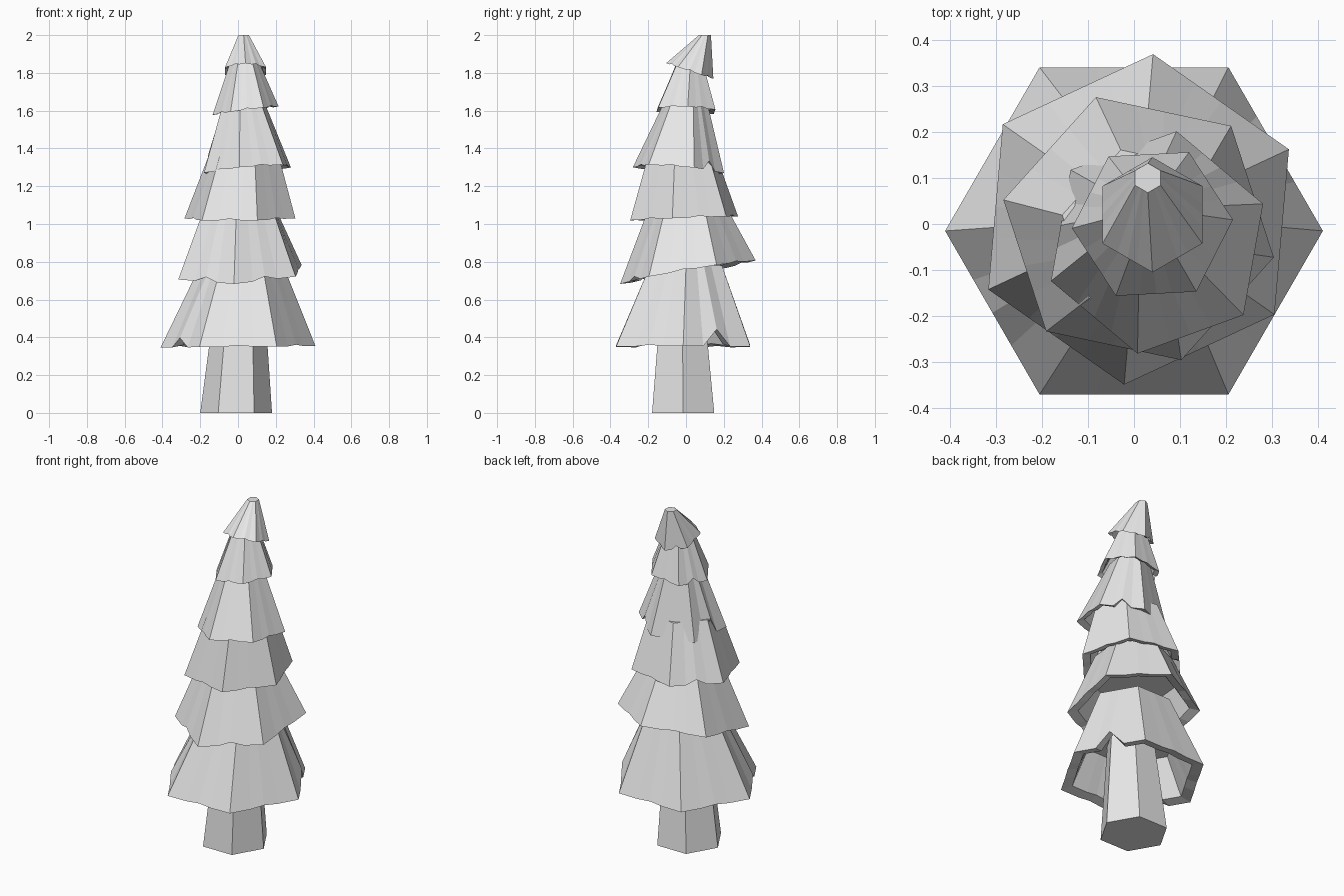
import bpy, bmesh, math
from mathutils import Vector

cube = bpy.data.objects.get("Cube")
if cube:
    bpy.data.objects.remove(cube, do_unlink=True)

# One plain colour for the whole tree
grey = bpy.data.materials.new("pale grey")
grey.use_nodes = True
grey.diffuse_color = (0.8, 0.8, 0.8, 1)
grey.node_tree.nodes["Principled BSDF"].inputs["Base Color"].default_value = grey.diffuse_color


def hexagon(centre, radius, turn, tilt=(0, 0)):
    """Six corners around a centre, on a plane leaning by tilt."""
    corners = []
    for i in range(6):
        a = math.radians(turn + 60 * i)
        dx, dy = radius * math.cos(a), radius * math.sin(a)
        corners.append(Vector(centre) + Vector((dx, dy, dx * tilt[0] + dy * tilt[1])))
    return corners


def split_edges(corners, lifts=None):
    """Subdivide each side; the middle point can be raised into a notch."""
    ring = []
    for i, p in enumerate(corners):
        q = corners[(i + 1) % 6]
        for t in (0, 0.3, 0.5, 0.7):
            point = p.lerp(q, t)
            if lifts and t == 0.5:
                point.z += lifts.get(i, 0.008)
            ring.append(point)
    return ring


def build(name, rings):
    """Bridge successive rings and cap both ends."""
    bm = bmesh.new()
    loops = [[bm.verts.new(p) for p in ring] for ring in rings]
    n = len(loops[0])
    for a, b in zip(loops, loops[1:]):
        for i in range(n):
            j = (i + 1) % n
            bm.faces.new((a[i], a[j], b[j], b[i]))
    bm.faces.new(loops[0])
    bm.faces.new(loops[-1])
    bmesh.ops.recalc_face_normals(bm, faces=bm.faces)
    mesh = bpy.data.meshes.new(name)
    bm.to_mesh(mesh)
    bm.free()
    mesh.materials.append(grey)
    obj = bpy.data.objects.new(name, mesh)
    bpy.context.collection.objects.link(obj)
    return obj


def branch_tier(name, base, radius, turn, tilt, top, top_radius, lifts):
    """Hollow-bottomed six-sided skirt with a thick rim."""
    rim = hexagon(base, radius, turn, tilt)
    crown = hexagon(top, top_radius, turn)
    middle = Vector(base)
    outer = split_edges(rim, lifts)
    upper = split_edges(crown)
    wall = 0.84
    inner = [middle + Vector(((p.x - middle.x) * wall, (p.y - middle.y) * wall,
                              p.z - middle.z + 0.012)) for p in outer]
    # The cavity follows the slope of the outside part of the way up
    axis = middle.lerp(Vector(top), 0.5)
    ceiling = []
    for p, q in zip(split_edges(rim), upper):
        m = p.lerp(q, 0.5)
        ceiling.append(Vector((axis.x + (m.x - axis.x) * 0.8,
                               axis.y + (m.y - axis.y) * 0.8, axis.z)))
    build(name, [ceiling, inner, outer, upper])


# Trunk
build("trunk", [hexagon((-0.01, -0.015, 0), 0.19, 0),
                hexagon((0.01, -0.02, 0.6), 0.13, 0)])

# Branch tiers, lowest first: base, radius, turn, tilt, top, top radius, notches
tiers = [
    ((0, -0.015, 0.35), 0.41, 0, (0.01, 0), (0.02, 0, 0.78), 0.22, {0: 0.09, 3: 0.05}),
    ((0.01, 0.01, 0.745), 0.36, 25, (0.04, 0.17), (0.01, 0.01, 1.08), 0.21, {3: 0.025, 4: 0.02}),
    ((0.01, -0.01, 1.03), 0.3, 48, (0.01, 0.04), (0.03, -0.02, 1.36), 0.19, {1: 0.03}),
    ((0.05, -0.04, 1.285), 0.245, 20, (0.09, -0.08), (0.03, 0, 1.66), 0.11, {0: 0.05, 2: 0.1}),
    ((0.04, 0, 1.6), 0.175, 3, (0.13, -0.03), (0.035, 0.02, 1.86), 0.075, {2: 0.03}),
    ((0.04, 0.02, 1.81), 0.125, 30, (0, -0.33), (0.03, 0.1, 2), 0.032, {1: 0.02}),
]
for number, tier in enumerate(tiers, 1):
    branch_tier(f"branch_tier_{number}", *tier)
